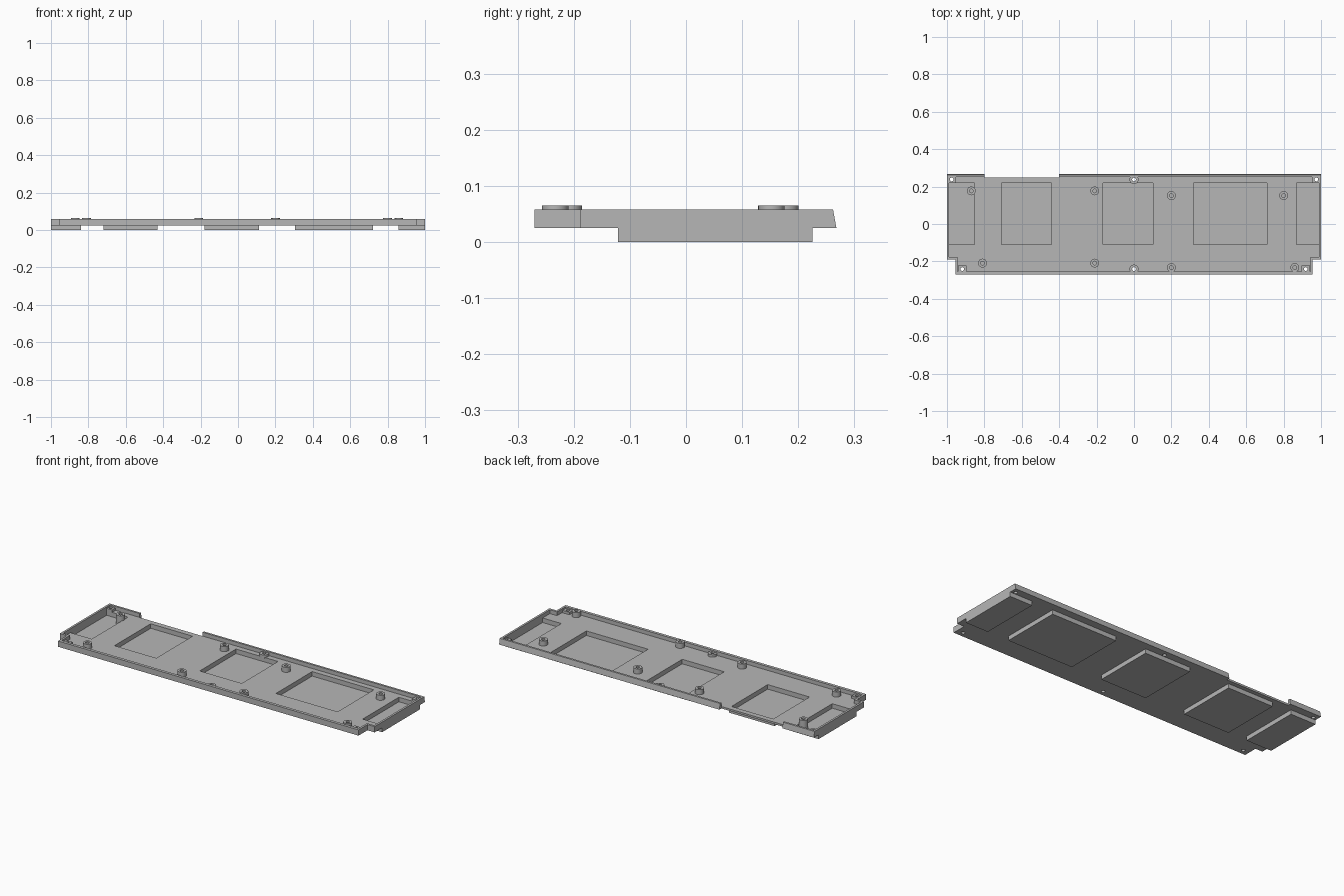
import bpy, bmesh

if "Cube" in bpy.data.objects:
    bpy.data.objects.remove(bpy.data.objects["Cube"])

grey = bpy.data.materials.new("plain grey")
grey.use_nodes = True
grey.diffuse_color = (0.47, 0.47, 0.47, 1)
grey.node_tree.nodes["Principled BSDF"].inputs["Base Color"].default_value = grey.diffuse_color


def prism(bm, points, z0, z1, taper=None):
    """Extrude a plan outline; taper maps a plan point to its top position."""
    low = [bm.verts.new((x, y, z0)) for x, y in points]
    top = [bm.verts.new((*(taper(x, y) if taper else (x, y)), z1)) for x, y in points]
    bm.faces.new(low[::-1])
    bm.faces.new(top)
    n = len(points)
    for i in range(n):
        j = (i + 1) % n
        bm.faces.new((low[i], low[j], top[j], top[i]))


def box(bm, x0, x1, y0, y1, z0, z1):
    prism(bm, [(x0, y0), (x1, y0), (x1, y1), (x0, y1)], z0, z1)


def cylinder(bm, x, y, r, z0, z1):
    made = bmesh.ops.create_cone(bm, cap_ends=True, segments=24, radius1=r, radius2=r, depth=z1 - z0)
    bmesh.ops.translate(bm, verts=made["verts"], vec=(x, y, (z0 + z1) / 2))


def finish(name, bm):
    bmesh.ops.recalc_face_normals(bm, faces=bm.faces[:])
    mesh = bpy.data.meshes.new(name)
    bm.to_mesh(mesh)
    bm.free()
    mesh.materials.append(grey)
    obj = bpy.data.objects.new(name, mesh)
    bpy.context.collection.objects.link(obj)
    return obj


def combine(operation, bm):
    """Apply one boolean step to the tray, then drop the helper."""
    helper = finish("helper", bm)
    helper.hide_render = True
    mod = tray.modifiers.new("step", "BOOLEAN")
    mod.operation = operation
    mod.solver = "EXACT"
    mod.object = helper
    bpy.context.view_layer.objects.active = tray
    bpy.ops.object.modifier_apply(modifier=mod.name)
    bpy.data.objects.remove(helper)


def outline(side, step, notch, front, back):
    """Plan of the tray: full width, narrowing at both front corners."""
    right = [(step, front), (step, notch), (side, notch), (side, back)]
    return right + [(-x, y) for x, y in reversed(right)]


FLOOR = 0.036
# x ranges of the five pockets
pockets = [(-1, -0.84), (-0.72, -0.43), (-0.178, 0.113), (0.306, 0.722), (0.857, 1)]
standoffs = [(-0.87, 0.177), (-0.21, 0.177), (0.2, 0.152), (0.8, 0.152),
             (-0.81, -0.209), (-0.21, -0.209), (0.2, -0.233), (0.86, -0.233)]
screws = [(-0.975, 0.238), (0, 0.238), (0.975, 0.238),
          (-0.918, -0.241), (0, -0.241), (0.918, -0.241)]

# Tray body with a leaning back wall
bm = bmesh.new()
prism(bm, outline(1, 0.955, -0.189, -0.27, 0.268), 0.025, 0.058,
      lambda x, y: (x, y - 0.006 if y > 0 else y))
tray = finish("tray", bm)
tray.select_set(True)

# Opening in the back wall
bm = bmesh.new()
box(bm, -0.8, -0.4, 0.2495, 0.3, -0.1, 0.1)
combine("DIFFERENCE", bm)

# Pocket shells below the floor
bm = bmesh.new()
for a, b in pockets:
    box(bm, a, b, -0.121, 0.225, 0, 0.03)
combine("UNION", bm)

# Main hollow
bm = bmesh.new()
prism(bm, outline(0.988, 0.943, -0.176, -0.253, 0.25), FLOOR, 0.1)
combine("DIFFERENCE", bm)

# Pocket hollows
bm = bmesh.new()
for a, b in pockets:
    box(bm, a + 0.012, b - 0.012, -0.11, 0.219, 0.01, 0.05)
combine("DIFFERENCE", bm)

# Standoffs, corner blocks and middle screw posts
bm = bmesh.new()
for x, y in standoffs:
    cylinder(bm, x, y, 0.0235, 0.005 if x < -0.85 else 0.03, 0.065)
for x, y in screws:
    if x == 0:
        cylinder(bm, x, y, 0.024, 0.03, 0.05)
    else:
        box(bm, x - 0.022, x + 0.022, y - 0.02, y + 0.019, 0.03, 0.05)
combine("UNION", bm)

# Blind standoff holes and through screw holes
bm = bmesh.new()
for x, y in standoffs:
    cylinder(bm, x, y, 0.01, FLOOR + 0.002, 0.1)
for x, y in screws:
    cylinder(bm, x, y, 0.01, -0.1, 0.1)
combine("DIFFERENCE", bm)

bpy.ops.object.shade_smooth_by_angle()
